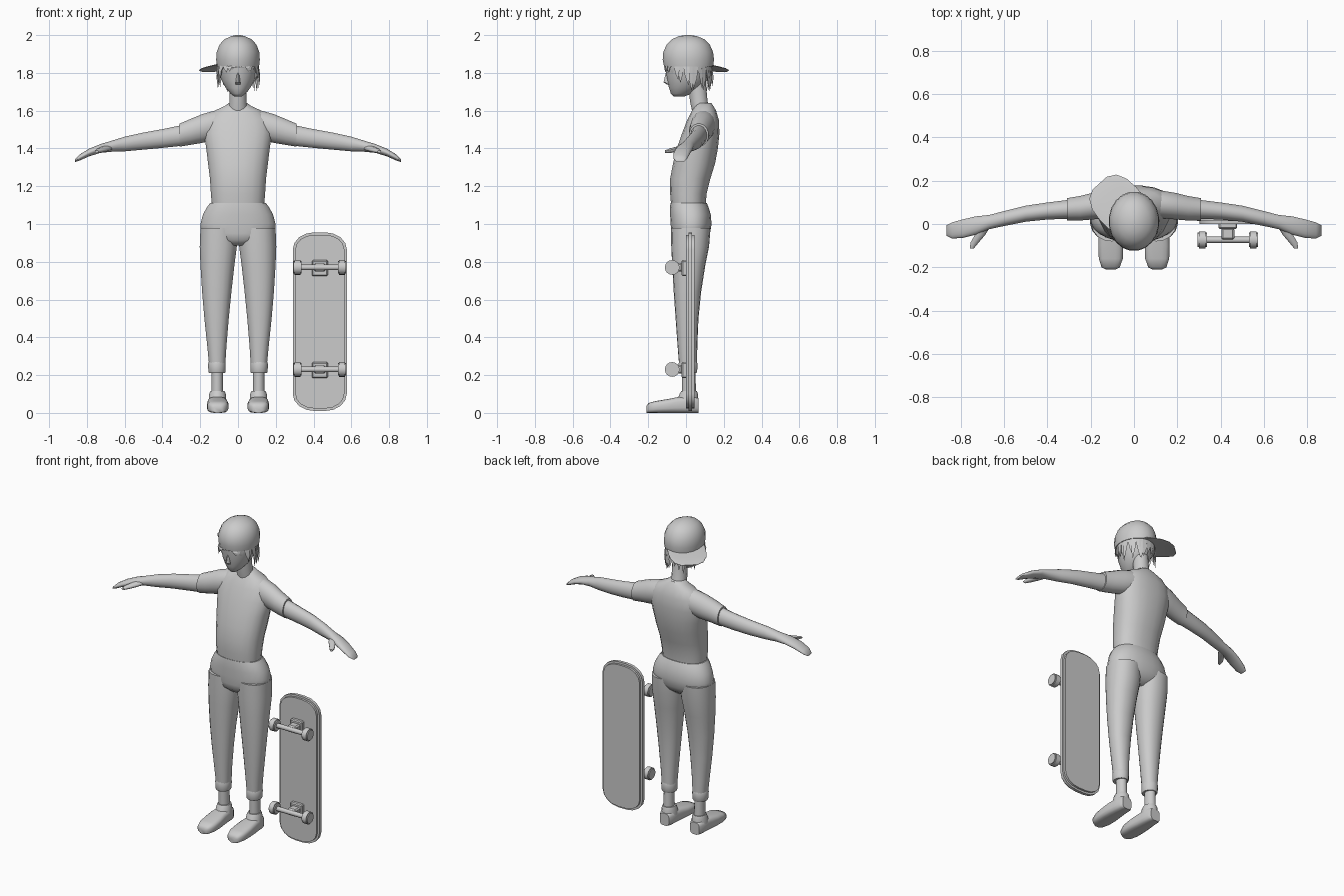
import bpy, bmesh, math, random
from mathutils import Matrix, Vector

cube = bpy.data.objects.get("Cube")
if cube:
    bpy.data.objects.remove(cube, do_unlink=True)

# One plain material
grey = bpy.data.materials.new("plain grey")
grey.use_nodes = True
tone = (0.6, 0.6, 0.6, 1)
grey.diffuse_color = tone
grey.node_tree.nodes["Principled BSDF"].inputs["Base Color"].default_value = tone


def finish(name, bm, angle=50):
    bmesh.ops.recalc_face_normals(bm, faces=bm.faces)
    mesh = bpy.data.meshes.new(name)
    bm.to_mesh(mesh)
    bm.free()
    mesh.materials.append(grey)
    obj = bpy.data.objects.new(name, mesh)
    bpy.context.collection.objects.link(obj)
    bpy.ops.object.select_all(action="DESELECT")
    obj.select_set(True)
    bpy.context.view_layer.objects.active = obj
    bpy.ops.object.shade_smooth_by_angle(angle=math.radians(angle))
    return obj


def loft(name, axis, rings, sides=16, square=1.0, side=1, angle=50):
    """Skin rings of (station, low a, high a, low b, high b) along an axis."""
    bm = bmesh.new()
    loops = []
    for station, a_low, a_high, b_low, b_high in rings:
        loop = []
        for i in range(sides):
            t = math.tau * (i + 0.5) / sides
            c, s = math.cos(t), math.sin(t)
            c = math.copysign(abs(c) ** square, c)
            s = math.copysign(abs(s) ** square, s)
            a = (a_low + a_high) / 2 + c * (a_high - a_low) / 2
            b = (b_low + b_high) / 2 + s * (b_high - b_low) / 2
            point = {"x": (station, a, b), "y": (a, station, b), "z": (a, b, station)}[axis]
            loop.append(bm.verts.new((point[0] * side, point[1], point[2])))
        loops.append(loop)
    for low, high in zip(loops, loops[1:]):
        for i in range(sides):
            j = (i + 1) % sides
            bm.faces.new((low[i], low[j], high[j], high[i]))
    bm.faces.new(loops[0])
    bm.faces.new(loops[-1])
    return finish(name, bm, angle)


def upright(name, rings, **options):
    """Centred loft along z from (height, half width, front, back)."""
    return loft(name, "z", [(z, -w, w, f, b) for z, w, f, b in rings], **options)


def box(name, centre, size, bevel):
    bm = bmesh.new()
    bmesh.ops.create_cube(bm, size=1, matrix=Matrix.Translation(centre) @ Matrix.Diagonal((*size, 1)))
    bmesh.ops.bevel(bm, geom=bm.edges[:], offset=bevel, segments=1, affect="EDGES")
    return finish(name, bm, 30)


def rod(name, centre, radius, length, sides=16, bevel=0):
    """Cylinder lying along x."""
    bm = bmesh.new()
    place = Matrix.Translation(centre) @ Matrix.Rotation(math.pi / 2, 4, "Y")
    bmesh.ops.create_cone(bm, cap_ends=True, segments=sides, radius1=radius,
                          radius2=radius, depth=length, matrix=place)
    if bevel:
        rims = [e for e in bm.edges if any(len(f.verts) > 4 for f in e.link_faces)]
        bmesh.ops.bevel(bm, geom=rims, offset=bevel, segments=2, affect="EDGES")
    return finish(name, bm, 40)


# Shirt, neck and head
upright("shirt", [
    (1.1, .14, -.08, .105), (1.16, .145, -.085, .11), (1.24, .15, -.085, .13),
    (1.32, .16, -.07, .155), (1.4, .17, -.05, .17), (1.48, .182, -.022, .178),
    (1.55, .17, .005, .175), (1.6, .125, .03, .16), (1.625, .07, .045, .145),
    (1.64, .05, .05, .135)], sides=20, square=.85)
upright("neck", [(1.58, .055, .035, .14), (1.65, .046, .02, .115), (1.76, .046, .01, .105)])
upright("head", [
    (1.675, .02, -.065, -.01), (1.69, .04, -.08, .03), (1.72, .066, -.09, .075),
    (1.76, .088, -.1, .11), (1.81, .102, -.108, .13), (1.88, .108, -.115, .14)], sides=18)
loft("nose", "z", [(1.738, -.014, .014, -.1, -.07), (1.75, -.014, .014, -.119, -.08),
                   (1.8, -.007, .007, -.107, -.08)], sides=6)

# Cap, worn with the brim turned behind the right ear
upright("cap", [
    (1.835, .113, -.118, .145), (1.87, .117, -.125, .15), (1.91, .114, -.122, .145),
    (1.95, .099, -.104, .127), (1.978, .072, -.075, .098), (1.994, .038, -.04, .06),
    (2, .012, -.005, .025)], sides=20)
brim = loft("cap_brim", "y", [
    (.05, -.112, .112, 1.838, 1.85), (.11, -.115, .115, 1.829, 1.839),
    (.17, -.108, .108, 1.82, 1.828), (.215, -.085, .085, 1.81, 1.817),
    (.237, -.045, .045, 1.804, 1.81)], square=.7)
brim.rotation_euler.z = math.radians(42)
brim.location.y = .012

# Hair locks hanging around the cap edge, longest at the nape
random.seed(4)
bm = bmesh.new()
lock_count = 30
for i in range(lock_count):
    turn = math.tau * i / lock_count
    back = (1 - math.cos(turn)) / 2
    out = Vector((math.sin(turn), -math.cos(turn), 0))
    along = Vector((math.cos(turn), math.sin(turn), 0))
    root = Vector((out.x * .107, .013 + out.y * .122, 1.85))
    drop = .035 + .1 * min(1, back * 1.8) * random.uniform(.75, 1.2)
    tip = root + out * random.uniform(-.012, .012) + along * random.uniform(-.02, .02)
    tip.z -= drop
    middle = root.lerp(tip, .55) + out * .006
    top = [root - along * .017, root + along * .017, root - out * .02]
    mid = [middle - along * .013, middle + along * .013, middle - out * .014]
    top, mid = [[bm.verts.new(p) for p in row] for row in (top, mid)]
    end = bm.verts.new(tip)
    for a in range(3):
        b = (a + 1) % 3
        bm.faces.new((top[a], top[b], mid[b], mid[a]))
        bm.faces.new((mid[a], mid[b], end))
    bm.faces.new(top)
finish("hair", bm, 30)

# Trouser seat
upright("trouser_seat", [
    (.885, .07, -.04, .07), (.915, .15, -.072, .108), (.95, .198, -.079, .128),
    (1, .2, -.082, .136), (1.05, .187, -.085, .132), (1.09, .165, -.085, .12),
    (1.112, .148, -.083, .11)], sides=24, square=.88)

for label, side in (("left", 1), ("right", -1)):
    # Sleeve, arm, hand and thumb
    loft(label + "_sleeve", "x", [
        (.07, .035, .16, 1.46, 1.605), (.13, .025, .155, 1.44, 1.6),
        (.19, .02, .145, 1.428, 1.583), (.25, .015, .13, 1.418, 1.558),
        (.31, .015, .12, 1.408, 1.532)], side=side)
    loft(label + "_arm", "x", [
        (.28, .024, .115, 1.415, 1.528), (.4, .02, .1, 1.402, 1.503),
        (.5, .01, .085, 1.393, 1.485), (.6, -.01, .06, 1.384, 1.463),
        (.67, -.025, .042, 1.382, 1.441), (.73, -.05, .036, 1.376, 1.423),
        (.79, -.065, .022, 1.357, 1.398), (.84, -.068, .008, 1.335, 1.367),
        (.864, -.055, -.005, 1.327, 1.343)], side=side)
    loft(label + "_thumb", "y", [
        (-.01, .66, .73, 1.385, 1.42), (-.05, .685, .735, 1.382, 1.41),
        (-.085, .715, .755, 1.376, 1.4), (-.112, .738, .758, 1.376, 1.39)],
        sides=10, side=side)
    # Trouser leg with turned-up cuff
    loft(label + "_trouser_leg", "z", [
        (.235, .068, .152, -.035, .058), (.36, .06, .164, -.045, .06),
        (.5, .048, .179, -.055, .066), (.64, .034, .191, -.065, .08),
        (.78, .018, .2, -.073, .102), (.88, .005, .204, -.078, .122),
        (.98, .005, .2, -.08, .13)], sides=18, square=.9, side=side)
    loft(label + "_cuff", "z", [
        (.21, .068, .154, -.036, .056), (.218, .064, .158, -.04, .06),
        (.26, .064, .159, -.041, .062), (.272, .067, .155, -.037, .058)], side=side)
    # Ankle and shoe
    loft(label + "_ankle", "z", [
        (.06, .078, .142, -.02, .055), (.24, .08, .14, -.022, .05)], side=side)
    loft(label + "_shoe", "y", [
        (-.21, .085, .13, 0, .035), (-.2, .065, .15, 0, .052),
        (-.16, .051, .163, 0, .063), (-.1, .05, .165, 0, .073),
        (-.05, .055, .163, 0, .083), (0, .06, .157, 0, .088),
        (.045, .063, .154, 0, .088), (.067, .075, .142, 0, .078)],
        square=.6, side=side)
    loft(label + "_shoe_collar", "z", [
        (.06, .06, .157, -.05, .066), (.1, .064, .153, -.035, .064),
        (.116, .07, .147, -.026, .058)], side=side)

# Skateboard deck standing on end, underside facing forward
middle_x, half_width, bottom, top = .433, .143, .01, .956
corner = .115
bm = bmesh.new()
outline = []
for quarter in range(4):
    sx = 1 if quarter in (0, 3) else -1
    sz = 1 if quarter < 2 else -1
    for step in range(5):
        t = math.pi / 2 * (quarter + step / 4)
        x = middle_x + sx * (half_width - corner) + corner * math.cos(t)
        z = (bottom + top) / 2 + sz * ((top - bottom) / 2 - .09) + .09 * math.sin(t)
        outline.append(bm.verts.new((x, .045, z)))
back = bm.faces.new(outline)
made = bmesh.ops.extrude_face_region(bm, geom=[back])["geom"]
front = [v for v in made if isinstance(v, bmesh.types.BMVert)]
bmesh.ops.translate(bm, verts=front, vec=(0, -.045, 0))
bmesh.ops.bevel(bm, geom=[e for e in bm.edges if abs(e.verts[0].co.y - e.verts[1].co.y) < .001],
                offset=.013, segments=2, affect="EDGES")
finish("skateboard_deck", bm, 40)

# Trucks and wheels
for label, height in (("upper", .77), ("lower", .23)):
    box(label + "_truck_plate", (middle_x, -.008, height - .004), (.085, .03, .085), .006)
    box(label + "_truck_hanger", (middle_x, -.045, height), (.06, .055, .045), .008)
    rod(label + "_axle", (middle_x, -.073, height), .015, .25, sides=10)
    for which, offset in (("left", .118), ("right", -.118)):
        rod(f"{label}_{which}_wheel", (middle_x + offset, -.073, height), .039, .042, bevel=.006)
